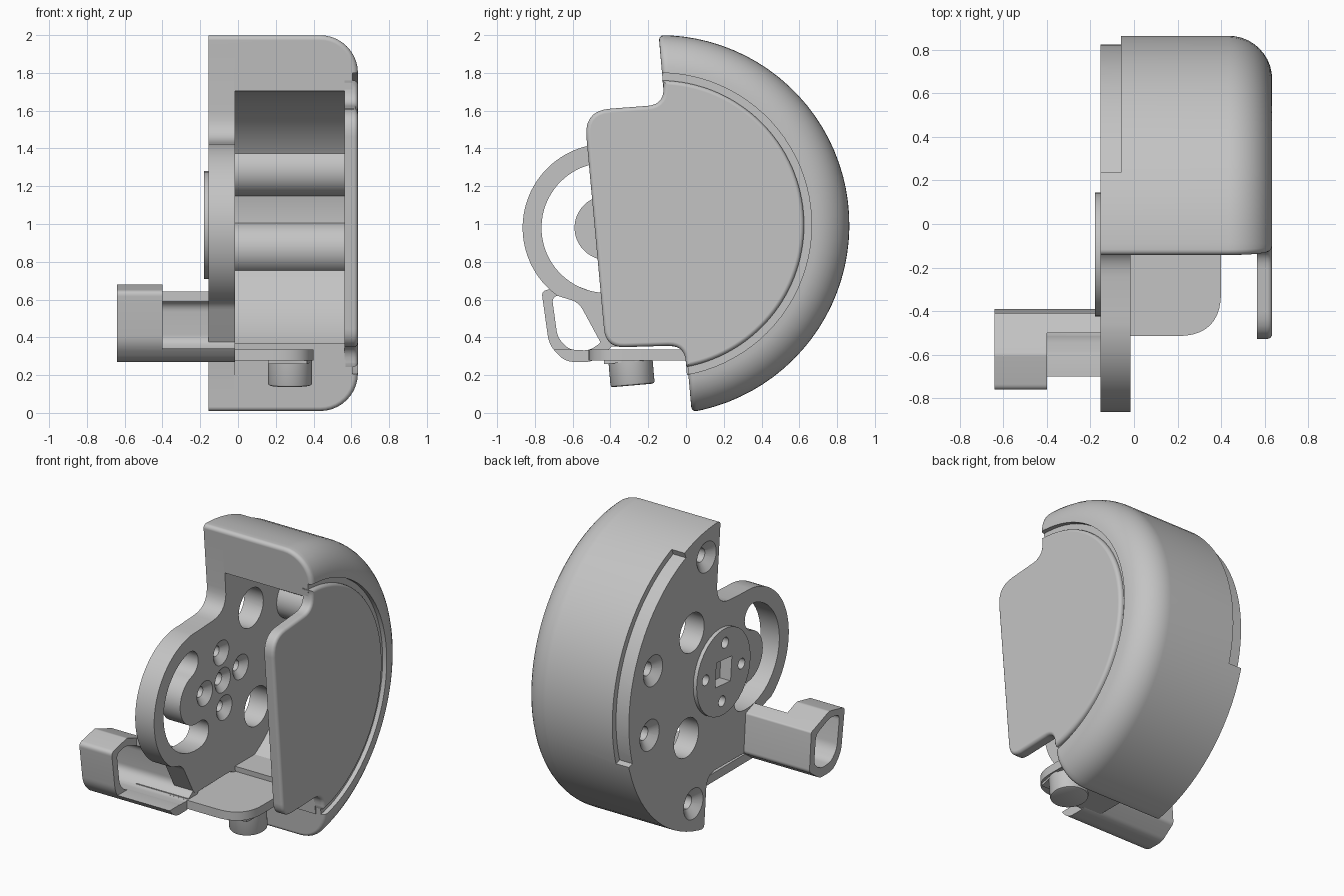
import bpy, bmesh, math
from mathutils import Matrix, Vector

if "Cube" in bpy.data.objects:
    bpy.data.objects.remove(bpy.data.objects["Cube"])

grey = bpy.data.materials.new("plain grey")
grey.use_nodes = True
GREY = (0.55, 0.55, 0.55, 1)
grey.diffuse_color = GREY
grey.node_tree.nodes["Principled BSDF"].inputs["Base Color"].default_value = GREY

CY, CZ, TILT, CUT = -0.14, 0.995, 5, 0.083   # hub centre, lean of the guard, cut offset
RIM = 1.005
t = math.radians(TILT)


def pol(r, deg):
    a = math.radians(deg) + t
    return (CY + r * math.cos(a), CZ + r * math.sin(a))


def arc(c, r, a0, a1, n):
    angles = [math.radians(a0 + (a1 - a0) * i / n) for i in range(n + 1)]
    return [(c[0] + r * math.cos(a), c[1] + r * math.sin(a)) for a in angles]


def rounded(pts, n=7):
    """Outline of (a, b) or (a, b, corner radius) points, corners eased."""
    out = []
    for i, p in enumerate(pts):
        if len(p) == 2:
            out.append(p)
            continue
        c = Vector(p[:2])
        before, after = Vector(pts[i - 1][:2]), Vector(pts[(i + 1) % len(pts)][:2])
        s = c + (before - c).normalized() * p[2]
        e = c + (after - c).normalized() * p[2]
        for k in range(n + 1):
            f = k / n
            q = s * (1 - f) ** 2 + c * 2 * f * (1 - f) + e * f * f
            out.append((q.x, q.y))
    return out


def finish(name, bm):
    bmesh.ops.recalc_face_normals(bm, faces=bm.faces[:])
    me = bpy.data.meshes.new(name)
    bm.to_mesh(me)
    bm.free()
    me.materials.append(grey)
    ob = bpy.data.objects.new(name, me)
    bpy.context.collection.objects.link(ob)
    return ob


def add_prism(bm, pts, lo, hi, along="x"):
    def place(p, h):
        return (h, p[0], p[1]) if along == "x" else (p[0], p[1], h)
    face = bm.faces.new([bm.verts.new(place(p, lo)) for p in pts])
    grown = bmesh.ops.extrude_face_region(bm, geom=[face])["geom"]
    step = Vector(place((0, 0), hi - lo))
    bmesh.ops.translate(bm, vec=step, verts=[v for v in grown if isinstance(v, bmesh.types.BMVert)])
    bmesh.ops.recalc_face_normals(bm, faces=bm.faces[:])


def prism(name, pts, lo, hi, along="x"):
    bm = bmesh.new()
    add_prism(bm, pts, lo, hi, along)
    return finish(name, bm)


def cones(name, items):
    bm = bmesh.new()
    for c, x0, r0, x1, r1 in items:
        m = Matrix.Translation(((x0 + x1) / 2, c[0], c[1])) @ Matrix.Rotation(math.pi / 2, 4, "Y")
        bmesh.ops.create_cone(bm, cap_ends=True, segments=32, radius1=r0, radius2=r1,
                              depth=x1 - x0, matrix=m)
    return finish(name, bm)


def cut(ob, cutter):
    cutter.hide_render = True
    mod = ob.modifiers.new("cut", "BOOLEAN")
    mod.operation, mod.solver, mod.object = "DIFFERENCE", "EXACT", cutter
    bpy.context.view_layer.objects.active = ob
    bpy.ops.object.modifier_apply(modifier=mod.name)


def lathe(bm, profile, n=90):
    rings = []
    for i in range(n):
        a = 2 * math.pi * (i + 0.5) / n + t
        rings.append([bm.verts.new((x, CY + r * math.cos(a), CZ + r * math.sin(a)))
                      for x, r in profile])
    m = len(profile)
    for i in range(n):
        a, b = rings[i], rings[(i + 1) % n]
        for j in range(m):
            k = (j + 1) % m
            bm.faces.new((a[j], a[k], b[k], b[j]))


parts = []

# Half-round rim shell with a rolled outer edge and eased cut edge
profile = [(-0.02, 0.71), (-0.02, 0.93), (-0.155, 0.93), (-0.155, RIM)]
profile += arc((0.435, RIM - 0.2), 0.2, 90, 0, 10)
profile += [(0.605, RIM - 0.2), (0.605, 0.71)]
bm = bmesh.new()
lathe(bm, profile)
normal = Vector((0, math.cos(t), math.sin(t)))
on_plane = Vector((0, CY, CZ)) + normal * CUT
bmesh.ops.bisect_plane(bm, geom=bm.verts[:] + bm.edges[:] + bm.faces[:], dist=1e-5,
                       plane_co=on_plane, plane_no=normal, clear_inner=True)
bmesh.ops.holes_fill(bm, edges=[e for e in bm.edges if e.is_boundary], sides=0)
bmesh.ops.recalc_face_normals(bm, faces=bm.faces[:])


def on_lip(v):
    radius = math.hypot(v.co.y - CY, v.co.z - CZ)
    return (abs((v.co - on_plane).dot(normal)) < 1e-4
            and (radius > 0.96 or (radius > 0.79 and v.co.x > 0.62) or v.co.x > 0.45 and radius > 0.81))


lip = [e for e in bm.edges if all(on_lip(v) for v in e.verts)]
bmesh.ops.bevel(bm, geom=lip, offset=0.027, segments=4, profile=0.5, affect="EDGES")
shell = finish("rim_shell", bm)
parts.append(shell)

# Shallow notch around the back of the rim
notch = ([pol(1.1, -21 + 84 * i / 30) for i in range(31)]
         + [pol(0.965, 63 - 84 * i / 30) for i in range(31)])
cut(shell, prism("notch_cutter", notch, -0.3, -0.06))

# Outer cover plate with an eased outer edge
cover_pts = [pol(0.765, -84 + 168 * i / 64) for i in range(65)]
cover_pts += rounded([(-0.12, 1.74), (-0.115, 1.632, 0.09), (-0.54, 1.60, 0.14),
                      (-0.425, 0.345, 0.1), (-0.005, 0.358, 0.09), (0.0, 0.26)])
bm = bmesh.new()
add_prism(bm, cover_pts, 0.565, 0.635)
edges = [e for e in bm.edges if all(v.co.x > 0.63 for v in e.verts)]
bmesh.ops.bevel(bm, geom=edges, offset=0.022, segments=4, profile=0.5, affect="EDGES")
cover = finish("outer_cover", bm)
parts.append(cover)

# Back plate with a round front lobe
LOBE = (-0.42, 0.98)
outline = [pol(0.932, -84.9 + 169.8 * i / 90) for i in range(91)]
outline += rounded([(-0.12, 1.72), (-0.095, 1.44, 0.15), (-0.39, 1.425)])[1:]
outline += arc(LOBE, 0.445, 95, 234, 40)
outline += rounded([(-0.66, 0.61), (-0.57, 0.59, 0.05), (-0.44, 0.35, 0.03),
                    (-0.002, 0.355, 0.09), (0.02, 0.15)])[1:-1]
plate = prism("back_plate", outline, -0.155, -0.015)
hub = cones("hub_disc", [((CY, CZ), -0.18, 0.285, -0.154, 0.285)])
parts += [plate, hub]

# Curved slot around the lobe centre
MID, HALF = 0.2575, 0.0875
slot = arc(LOBE, MID + HALF, 105, 280, 36)
slot += arc(arc(LOBE, MID, 280, 280, 1)[0], HALF, 280, 460, 10)[1:-1]
slot += arc(LOBE, MID - HALF, 280, 105, 30)
slot += arc(arc(LOBE, MID, 105, 105, 1)[0], HALF, 285, 465, 10)[1:-1]
cut(plate, prism("slot_cutter", slot, -0.3, 0.1))

# Screw holes, large openings and countersinks
side_screws = [pol(0.76, a) for a in (-16, 16)]
screws = side_screws + [pol(0.83, a) for a in (-75, 75)]
hub_holes = [pol(0.19, a) for a in (0, 90, 180, 270)]
drills = cones("drill_cutters",
               [(c, -0.3, 0.045, 0.1, 0.045) for c in screws]
               + [(pol(0.475, a), -0.3, 0.13, 0.1, 0.13) for a in (-46, 46)]
               + [(c, -0.3, 0.035, 0.1, 0.035) for c in hub_holes]
               + [((CY, CZ), -0.3, 0.04, 0.1, 0.04)])
sinks = cones("sink_cutters",
              [(c, -0.165, 0.115, -0.11, 0.044) for c in screws]
              + [(c, -0.055, 0.034, -0.01, 0.088) for c in hub_holes + [(CY, CZ)]])
square = prism("square_cutter", [pol(0.115, a) for a in (45, 135, 225, 315)], -0.3, -0.1)
for cutter in (drills, sinks, square):
    cut(plate, cutter)
for cutter in (drills, square):
    cut(hub, cutter)
cut(shell, sinks)

# Screw pillars and lower filler block inside the shell
for side, (y, z) in zip(("lower", "upper"), side_screws):
    parts.append(cones(side + "_screw_pillar", [((y, z + 0.02), -0.018, 0.14, 0.57, 0.14)]))
block = [(0.005, 0.2), (0.2, 0.2), (0.2, 0.37), (-0.01, 0.37)]
parts.append(prism("lower_filler_block", block, -0.02, 0.57))

# Side handle socket: angular tube, opened at the front near the plate
tube = prism("handle_socket", rounded(
    [(-0.60, 0.68, 0.01), (-0.41, 0.61, 0.01), (-0.39, 0.35, 0.02), (-0.5, 0.27, 0.03),
     (-0.64, 0.27, 0.05), (-0.725, 0.36, 0.05), (-0.765, 0.645, 0.03)]), -0.64, -0.016)
bore = prism("bore_cutter", rounded(
    [(-0.61, 0.635, 0.04), (-0.46, 0.575, 0.04), (-0.44, 0.38, 0.035), (-0.51, 0.33, 0.035),
     (-0.62, 0.335, 0.035), (-0.68, 0.4, 0.035), (-0.71, 0.615, 0.035)]), -0.8, 0.1)
cut(tube, bore)
opening = [(-0.9, 0.335), (-0.5, 0.335), (-0.5, 0.8), (-0.9, 0.8)]
cut(tube, prism("opening_cutter", opening, -0.4, 0.1))
parts.append(tube)

# Floor arm under the opening
arm = rounded([(-0.15, 0.0), (-0.15, -0.515), (0.4, -0.515, 0.2), (0.4, 0.0)], 10)
parts.append(prism("floor_arm", arm, 0.278, 0.335, "z"))

# Leaning clamp knob below the arm, with its seat
bm = bmesh.new()
add_prism(bm, arc((0, 0), 0.117, 0, 352.5, 47), -0.145, 0.02, "z")
rim = [e for e in bm.edges if all(v.co.z < -0.144 for v in e.verts)]
bmesh.ops.bevel(bm, geom=rim, offset=0.012, segments=2, profile=0.5, affect="EDGES")
seat_pts = [(-0.115, -0.14), (0.09, -0.14), (0.115, 0.0), (0.115, 0.14), (-0.115, 0.14)]
for ob in (finish("clamp_knob", bm), prism("knob_seat", seat_pts, -0.02, 0.005, "z")):
    ob.matrix_world = Matrix.Translation((0.275, -0.295, 0.29)) @ Matrix.Rotation(t, 4, "X")
    parts.append(ob)

# Remove the cutters and smooth the round faces
for ob in [o for o in bpy.data.objects if o.name.endswith(("_cutter", "_cutters"))]:
    bpy.data.objects.remove(ob)
bpy.ops.object.select_all(action="DESELECT")
for ob in parts:
    ob.select_set(True)
bpy.context.view_layer.objects.active = parts[0]
bpy.ops.object.shade_smooth_by_angle(angle=math.radians(30))
for ob in (cover, shell):
    ob.modifiers.new("even shading", "WEIGHTED_NORMAL").keep_sharp = True
